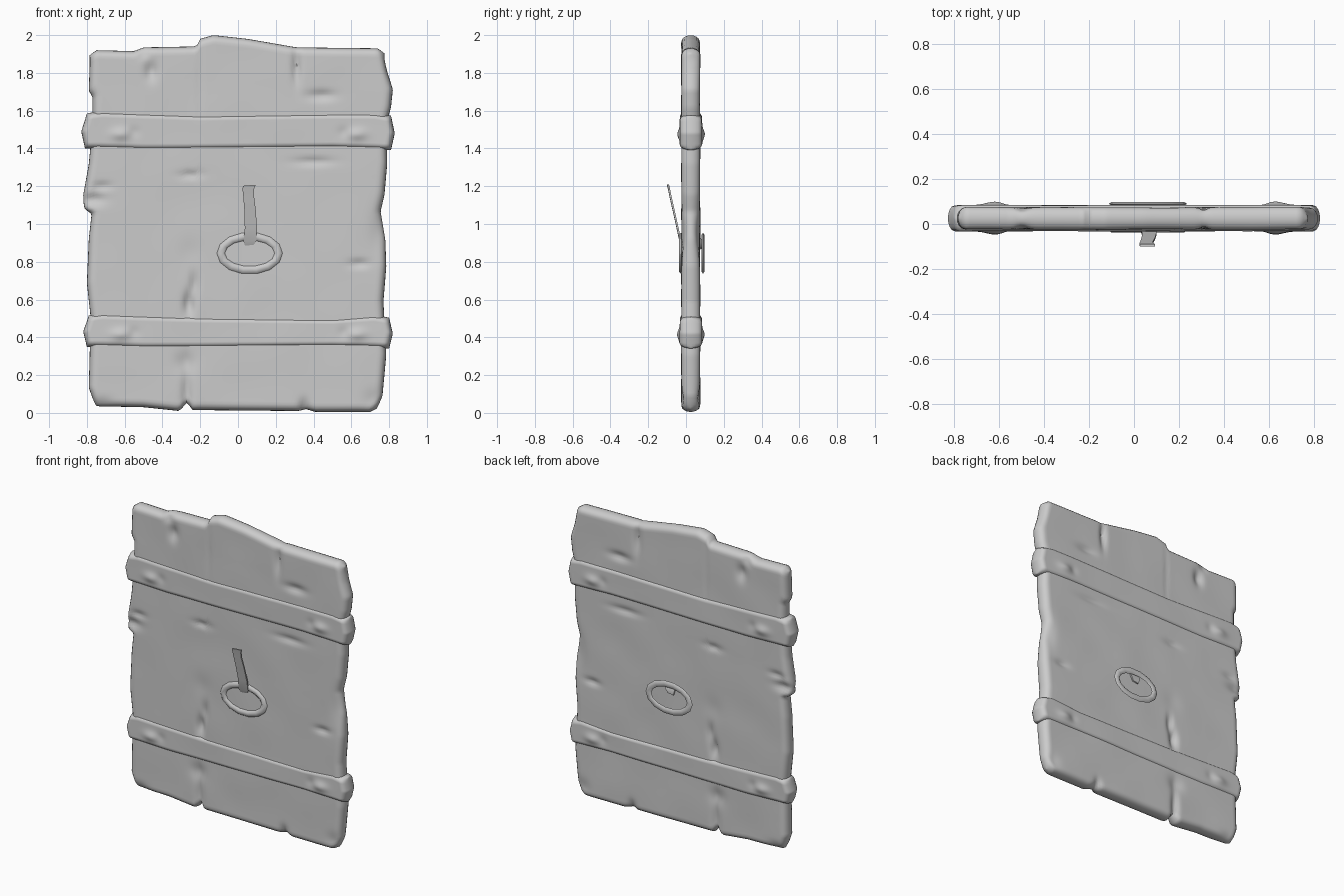
import bpy
import bmesh
import math
from mathutils import Vector, noise

cube = bpy.data.objects.get("Cube")
if cube:
    bpy.data.objects.remove(cube, do_unlink=True)

grey = bpy.data.materials.new("weathered grey")
grey.use_nodes = True
tone = (0.6, 0.6, 0.6, 1)
grey.diffuse_color = tone
grey.node_tree.nodes["Principled BSDF"].inputs["Base Color"].default_value = tone


def follow(points, t):
    """Height of a polyline of (position, value) pairs at t."""
    if t <= points[0][0]:
        return points[0][1]
    for (a, va), (b, vb) in zip(points, points[1:]):
        if t <= b:
            return va + (vb - va) * (t - a) / (b - a)
    return points[-1][1]


def finish(name, bm):
    bmesh.ops.recalc_face_normals(bm, faces=bm.faces)
    mesh = bpy.data.meshes.new(name)
    bm.to_mesh(mesh)
    bm.free()
    mesh.materials.append(grey)
    obj = bpy.data.objects.new(name, mesh)
    bpy.context.collection.objects.link(obj)
    bpy.ops.object.select_all(action="DESELECT")
    obj.select_set(True)
    bpy.context.view_layer.objects.active = obj
    bpy.ops.object.shade_smooth_by_angle(angle=math.radians(60))
    return obj


def steps(length, size, radius):
    """Even steps from 0 to 1 with extra ones in the rounded rim."""
    rim = [radius / length * f for f in (0, 0.06, 0.25, 0.55, 1)]
    count = int(length / size)
    middle = [rim[-1] + (1 - 2 * rim[-1]) * i / count for i in range(1, count)]
    return rim + middle + [1 - r for r in reversed(rim)]


def plate(name, left, right, bottom, top, centre, half, radius, dents, size):
    """Rounded board: outline from four edge lines, faces pushed by dents."""
    low = min(z for _, z in bottom)
    high = max(z for _, z in top)
    wide = right[0][1] - left[0][1]
    us, vs = steps(wide, size, radius), steps(high - low, size, radius)
    bm = bmesh.new()

    def rim(t, length):
        d = min(t, 1 - t) * length / radius
        return math.sqrt(max(0, 1 - (1 - min(d, 1)) ** 2))

    def sheet(side):
        rows = []
        for v in vs:
            z0 = low + (high - low) * v
            row = []
            for u in us:
                a, b = follow(left, z0), follow(right, z0)
                x = a + (b - a) * u
                a, b = follow(bottom, x), follow(top, x)
                z = a + (b - a) * v
                depth = half + 0.003 * noise.noise(Vector((x * 4, side, z * 4)))
                for dx, dz, rx, rz, push in dents:
                    e = ((x - dx) / rx) ** 2 + ((z - dz) / rz) ** 2
                    if e < 9:
                        depth -= push * math.exp(-e)
                depth *= rim(u, wide) * rim(v, high - low)
                row.append(bm.verts.new((x, centre + side * depth, z)))
            rows.append(row)
        for r, s in zip(rows, rows[1:]):
            for i in range(len(r) - 1):
                bm.faces.new((r[i], r[i + 1], s[i + 1], s[i]))

    sheet(-1)
    sheet(1)
    bmesh.ops.remove_doubles(bm, verts=bm.verts, dist=0.00005)
    return finish(name, bm)


# Worn plank panel: edges, then chips and cracks (x, z, width, height, depth)
panel_left = [(0.0, -0.75), (0.04, -0.77), (0.1, -0.79), (0.3, -0.785), (0.5, -0.78),
              (0.7, -0.8), (0.95, -0.79), (1.09, -0.775), (1.13, -0.815), (1.2, -0.82),
              (1.38, -0.79), (1.6, -0.77), (1.75, -0.77), (1.8, -0.79), (1.95, -0.785)]
panel_right = [(0.0, 0.73), (0.03, 0.75), (0.07, 0.765), (0.3, 0.785), (0.6, 0.77),
               (0.8, 0.785), (0.95, 0.78), (1.1, 0.755), (1.2, 0.775), (1.38, 0.79),
               (1.6, 0.785), (1.7, 0.81), (1.8, 0.82), (1.9, 0.79), (1.97, 0.775)]
panel_bottom = [(-0.77, 0.045), (-0.74, 0.035), (-0.5, 0.03), (-0.31, 0.01), (-0.27, 0.055),
                (-0.24, 0.015), (0.32, 0.01), (0.36, 0.02), (0.41, 0.005), (0.7, 0.005),
                (0.75, 0.03)]
panel_top = [(-0.79, 1.89), (-0.75, 1.92), (-0.55, 1.915), (-0.5, 1.935), (-0.22, 1.94),
             (-0.2, 1.98), (-0.13, 2.0), (0.05, 1.98), (0.31, 1.935), (0.74, 1.93),
             (0.78, 1.9)]
panel_dents = [
    (-0.27, 0.1, 0.025, 0.12, 0.02), (-0.28, 0.27, 0.05, 0.05, 0.014),
    (-0.26, 0.58, 0.025, 0.06, 0.028), (-0.23, 0.68, 0.02, 0.06, 0.018),
    (-0.25, 0.85, 0.06, 0.07, 0.005), (-0.25, 1.26, 0.06, 0.02, 0.012),
    (-0.2, 1.75, 0.012, 0.2, 0.004), (-0.46, 1.81, 0.03, 0.05, 0.022),
    (-0.5, 1.91, 0.03, 0.03, 0.015), (0.31, 1.83, 0.02, 0.09, 0.022),
    (0.44, 1.68, 0.07, 0.025, 0.016), (0.4, 1.33, 0.1, 0.02, 0.012),
    (0.35, 0.03, 0.025, 0.04, 0.02), (-0.78, 1.13, 0.07, 0.03, 0.02),
    (-0.72, 1.2, 0.05, 0.02, 0.012), (0.64, 0.79, 0.05, 0.02, 0.014),
    (0.76, 0.98, 0.05, 0.12, 0.016), (-0.72, 0.05, 0.06, 0.03, 0.012),
    (0.72, 0.07, 0.05, 0.05, 0.01)]
plate("plank_panel", panel_left, panel_right, panel_bottom, panel_top,
      0.025, 0.049, 0.035, panel_dents, 0.016)


# Cross bands wrapping both sides, with worn bolt bumps near the ends
def band(name, low, high, reach, sag):
    mid = (low + high) / 2
    left = [(low, -reach + 0.02), (mid, -reach), (high, -reach + 0.03)]
    right = [(low, reach - 0.02), (mid, reach), (high, reach - 0.02)]
    bottom = [(-reach, low + 0.01), (-0.5, low), (0.5, low + 0.01), (reach, low)]
    top = [(-reach, high - 0.02), (-0.72, high), (-0.2, high - 0.02),
           (0.5, high - sag), (0.72, high - 0.01), (reach, high - 0.03)]
    bumps = []
    for x in (-0.62, 0.63):
        bumps.append((x, mid - 0.02, 0.05, 0.03, -0.014))
        bumps.append((x - math.copysign(0.07, x), mid - 0.01, 0.03, 0.03, 0.006))
    plate(name, left, right, bottom, top, 0.026, 0.058, 0.03, bumps, 0.012)


band("lower_band", 0.34, 0.53, 0.82, 0.03)
band("upper_band", 1.39, 1.6, 0.83, 0.01)


# Flattened oval pull rings on both sides
def ring(name, y, thickness):
    bm = bmesh.new()
    count, sides = 14, 6
    loops = []
    for i in range(count):
        a = math.tau * i / count
        loop = []
        for j in range(sides):
            b = math.tau * j / sides
            w = 0.021 * math.cos(b)
            loop.append(bm.verts.new((0.062 + (0.153 + w) * math.cos(a),
                                      y + thickness * math.sin(b),
                                      0.845 + (0.09 + w) * math.sin(a))))
        loops.append(loop)
    for i in range(count):
        p, q = loops[i], loops[(i + 1) % count]
        for j in range(sides):
            k = (j + 1) % sides
            bm.faces.new((p[j], p[k], q[k], q[j]))
    finish(name, bm)


ring("front_ring", -0.027, 0.012)
ring("back_ring", 0.09, 0.008)


# Thin bent metal straps: (x, y, z, half width) along the length
def strap(name, path):
    bm = bmesh.new()
    rows = []
    for x, y, z, w in path:
        rows.append([bm.verts.new((x + sx * w, y + sy * 0.005, z + sx * 0.003))
                     for sx, sy in ((-1, -1), (1, -1), (1, 1), (-1, 1))])
    for p, q in zip(rows, rows[1:]):
        for j in range(4):
            k = (j + 1) % 4
            bm.faces.new((p[j], p[k], q[k], q[j]))
    bm.faces.new(rows[0])
    bm.faces.new(rows[-1])
    finish(name, bm)


strap("latch_strap", [(0.06, -0.015, 0.88, 0.02), (0.064, -0.03, 0.91, 0.034),
                      (0.068, -0.045, 0.98, 0.032), (0.064, -0.065, 1.07, 0.03),
                      (0.056, -0.083, 1.15, 0.028), (0.055, -0.09, 1.185, 0.031),
                      (0.06, -0.095, 1.205, 0.034)])
strap("strap_back_end", [(0.06, 0.07, 0.93, 0.04), (0.06, 0.083, 0.9, 0.035),
                         (0.055, 0.08, 0.87, 0.02)])
